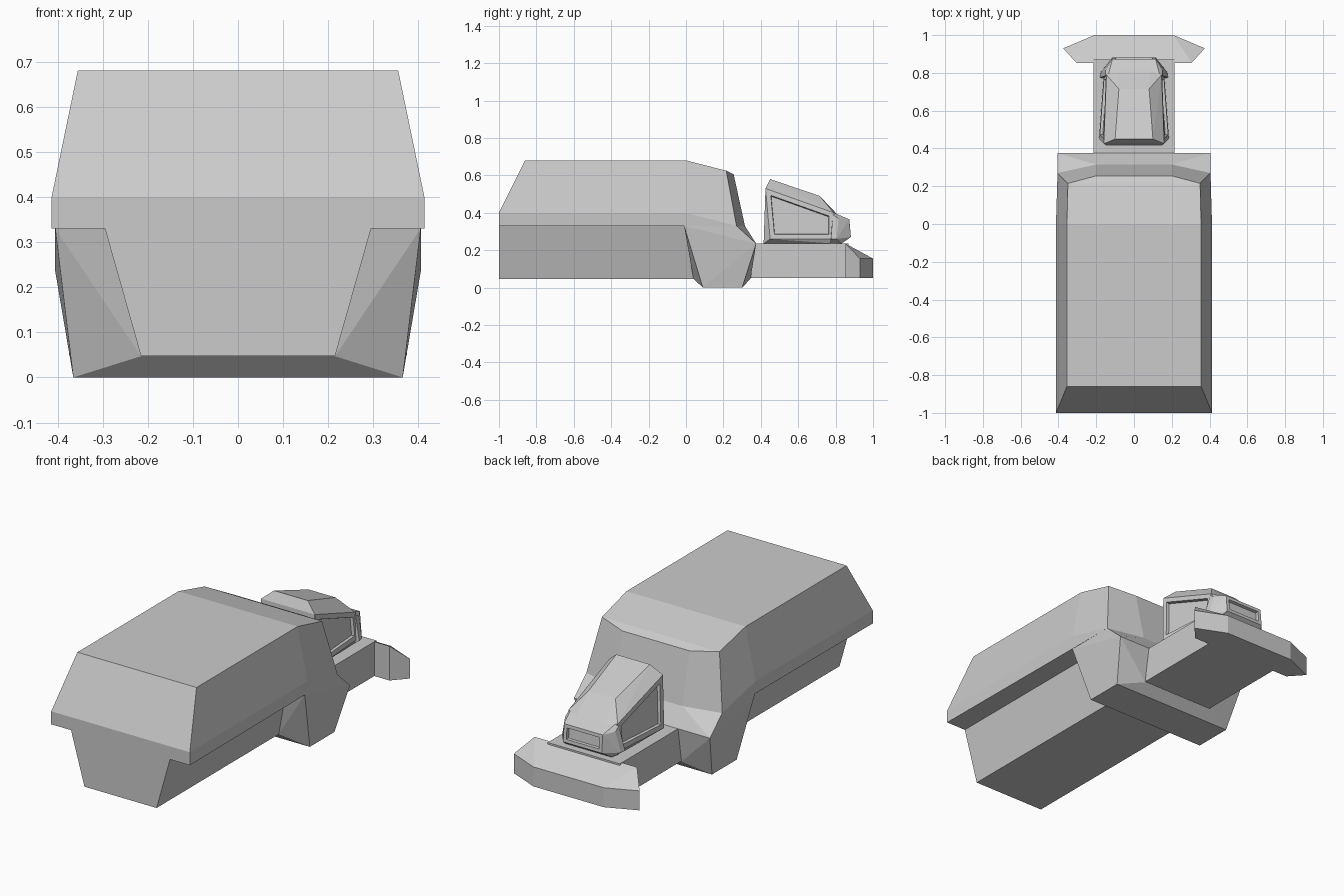
import bpy, bmesh
from math import radians
from mathutils import Vector

cube = bpy.data.objects.get("Cube")
if cube:
    bpy.data.objects.remove(cube, do_unlink=True)

GREY = (0.6, 0.6, 0.6, 1)
paint = bpy.data.materials.new("plain_grey")
paint.use_nodes = True
paint.diffuse_color = GREY
paint.node_tree.nodes["Principled BSDF"].inputs["Base Color"].default_value = GREY


def faceted(name, half, windows=(), margin=0.025, depth=0.015):
    """Convex block from mirrored corner points; windows are recessed by facing."""
    bm = bmesh.new()
    for x, y, z in half:
        for side in (-1, 1):
            bm.verts.new((side * x, y, z))
    res = bmesh.ops.convex_hull(bm, input=bm.verts[:])
    spare = {v for v in res["geom_interior"] + res["geom_unused"]
             if isinstance(v, bmesh.types.BMVert)}
    bmesh.ops.delete(bm, geom=list(spare), context="VERTS")
    bmesh.ops.dissolve_limit(bm, angle_limit=radians(2.5),
                             verts=bm.verts[:], edges=bm.edges[:])
    bmesh.ops.recalc_face_normals(bm, faces=bm.faces[:])
    for facing in windows:
        pane = max(bm.faces, key=lambda f: f.normal.dot(Vector(facing)) ** 4 * f.calc_area()
                   if f.normal.dot(Vector(facing)) > 0 else 0)
        bmesh.ops.inset_region(bm, faces=[pane], thickness=margin, use_even_offset=True)
        bmesh.ops.inset_region(bm, faces=[pane], thickness=0.003, depth=-depth,
                               use_even_offset=True)
    mesh = bpy.data.meshes.new(name)
    bm.to_mesh(mesh)
    bm.free()
    mesh.materials.append(paint)
    obj = bpy.data.objects.new(name, mesh)
    bpy.context.collection.objects.link(obj)
    return obj


# Big upper body with sloped end and chamfered corners by the cabin
faceted("upper_body", [
    (.413, -1, .33), (.413, -1, .40), (.355, -.86, .68), (.355, 0, .68),
    (.413, 0, .40), (.413, 0, .33), (.35, .215, .625), (.2, .255, .605),
    (.405, .27, .33), (.2, .315, .33)])

# Narrow tapered keel beneath the body
faceted("lower_body", [
    (.295, -1, .33), (.215, -1, .047), (.295, .1, .33), (.215, .1, .047)])

# Wide bevelled support block
faceted("support_block", [
    (.405, -.01, .33), (.365, .09, 0), (.215, .04, .047), (.365, .30, 0),
    (.215, .345, .047), (.405, .375, .235), (.405, .27, .33), (.2, .315, .33)])

# Chassis beam and swept bumper
faceted("chassis_beam", [
    (.215, y, z) for y in (.3, .87) for z in (.05, .235)])
faceted("bumper", [
    (.215, .857, .235), (.305, .853, .235), (.215, .857, .05), (.305, .853, .05),
    (.375, .93, .155), (.375, .93, .05), (.21, 1, .155), (.21, 1, .05)])

# Cabin with recessed side windows
faceted("cabin", [
    (.1, .45, .58), (.08, .715, .49), (.085, .81, .39),
    (.16, .425, .53), (.146, .79, .40), (.185, .45, .26), (.16, .79, .26),
    (.145, .415, .235), (.145, .80, .235)],
    windows=[(1, 0, 0), (-1, 0, 0)])

# Cabin nose with recessed window
faceted("cabin_nose", [
    (.085, .80, .395), (.135, .79, .40), (.115, .873, .365), (.115, .882, .27),
    (.18, .775, .26), (.175, .805, .26), (.15, .785, .39), (.15, .815, .37),
    (.14, .83, .235), (.145, .77, .235)],
    windows=[(0, 1, 0)], margin=0.018)
